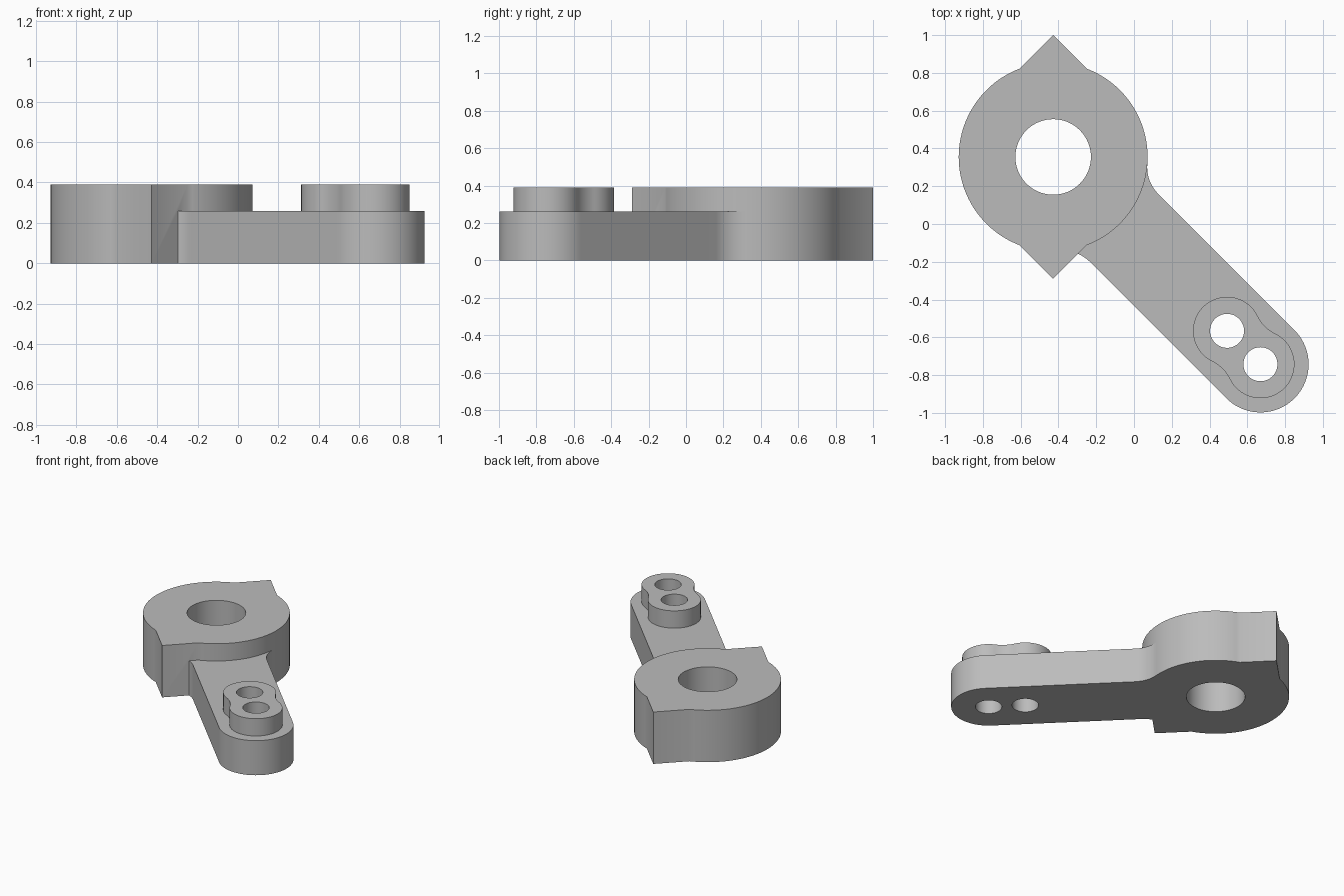
import bpy, bmesh
from math import sin, cos, pi, radians, sqrt, atan2
from mathutils import Matrix

if "Cube" in bpy.data.objects:
    bpy.data.objects.remove(bpy.data.objects["Cube"])

HUB = (-0.428, 0.355)
HUB_R, BORE_R, TIP = 0.5, 0.2, 0.645
ARM_R, BOSS_R, PIN_R, FILLET = 0.255, 0.18, 0.09, 0.2
PIN_A, PIN_B = 1.302, 1.552            # distances along the arm from the hub
HUB_H, ARM_H = 0.39, 0.26

grey = bpy.data.materials.new("plain_grey")
grey.use_nodes = True
grey.diffuse_color = (0.5, 0.5, 0.5, 1)
grey.node_tree.nodes["Principled BSDF"].inputs["Base Color"].default_value = (0.5, 0.5, 0.5, 1)


def arc(cx, cy, r, a0, a1, n):
    return [(cx + r * cos(a0 + (a1 - a0) * i / n), cy + r * sin(a0 + (a1 - a0) * i / n))
            for i in range(n + 1)]


def circle(cx, r, n=64):
    return arc(cx, 0, r, 0, 2 * pi, n)[:-1]


def prism(name, outline, z0, z1, angle=0.0):
    """Extrude a closed outline, then turn it about the hub centre."""
    bm = bmesh.new()
    base = bm.faces.new([bm.verts.new((x, y, z0)) for x, y in outline])
    top = bmesh.ops.extrude_face_region(bm, geom=[base])
    verts = [v for v in top["geom"] if isinstance(v, bmesh.types.BMVert)]
    bmesh.ops.translate(bm, vec=(0, 0, z1 - z0), verts=verts)
    bmesh.ops.recalc_face_normals(bm, faces=bm.faces)
    bm.transform(Matrix.Translation((*HUB, 0)) @ Matrix.Rotation(angle, 4, 'Z'))
    mesh = bpy.data.meshes.new(name)
    bm.to_mesh(mesh)
    bm.free()
    mesh.materials.append(grey)
    obj = bpy.data.objects.new(name, mesh)
    bpy.context.collection.objects.link(obj)
    return obj


def combine(target, tool, operation):
    mod = target.modifiers.new(operation, 'BOOLEAN')
    mod.operation, mod.solver, mod.object = operation, 'EXACT', tool
    bpy.context.view_layer.update()
    graph = bpy.context.evaluated_depsgraph_get()
    mesh = bpy.data.meshes.new_from_object(target.evaluated_get(graph))
    target.modifiers.clear()
    target.data = mesh
    bpy.data.objects.remove(tool)


def mirrored(half):
    """Close a half outline across the long axis."""
    return half + [(x, -y) for x, y in reversed(half) if abs(y) > 1e-6]


# Hub: round disc with a square point at the back and front
tip_x = (TIP - sqrt(2 * HUB_R ** 2 - TIP ** 2)) / 2
a = atan2(TIP - tip_x, tip_x)
lever = prism("lever", arc(0, 0, HUB_R, -a, a, 48) + [(0, TIP)]
              + arc(0, 0, HUB_R, pi - a, pi + a, 48) + [(0, -TIP)], 0, HUB_H)

# Arm: rounded bar flaring into the hub
t = atan2(ARM_R + FILLET, sqrt((HUB_R + FILLET) ** 2 - (ARM_R + FILLET) ** 2))
fx, fy = (HUB_R + FILLET) * cos(t), ARM_R + FILLET
half = [(0.3 * cos(t), 0.3 * sin(t))] + arc(fx, fy, FILLET, pi + t, 1.5 * pi, 12)
half += arc(PIN_B, 0, ARM_R, pi / 2, 0, 24)
turn = radians(-45)
combine(lever, prism("arm", mirrored(half), 0, ARM_H, turn), 'UNION')

# Boss: two merged discs with a soft waist
mid, gap = (PIN_A + PIN_B) / 2, (PIN_B - PIN_A) / 2
h = sqrt((BOSS_R + FILLET) ** 2 - gap ** 2)
w = atan2(h, gap)
half = arc(PIN_A, 0, BOSS_R, pi, w, 24)
half += arc(mid, h, FILLET, pi + w, 2 * pi - w, 12)[1:-1]
half += arc(PIN_B, 0, BOSS_R, pi - w, 0, 24)
combine(lever, prism("boss", mirrored(half), 0.1, HUB_H, turn), 'UNION')

# Bore and two pin holes
for u, r in ((0, BORE_R), (PIN_A, PIN_R), (PIN_B, PIN_R)):
    combine(lever, prism("hole", circle(u, r), -0.1, HUB_H + 0.1, turn), 'DIFFERENCE')

# Smooth curved walls, sharp rims
bpy.ops.object.select_all(action='DESELECT')
lever.select_set(True)
bpy.context.view_layer.objects.active = lever
bpy.ops.object.shade_smooth_by_angle(angle=radians(30))
